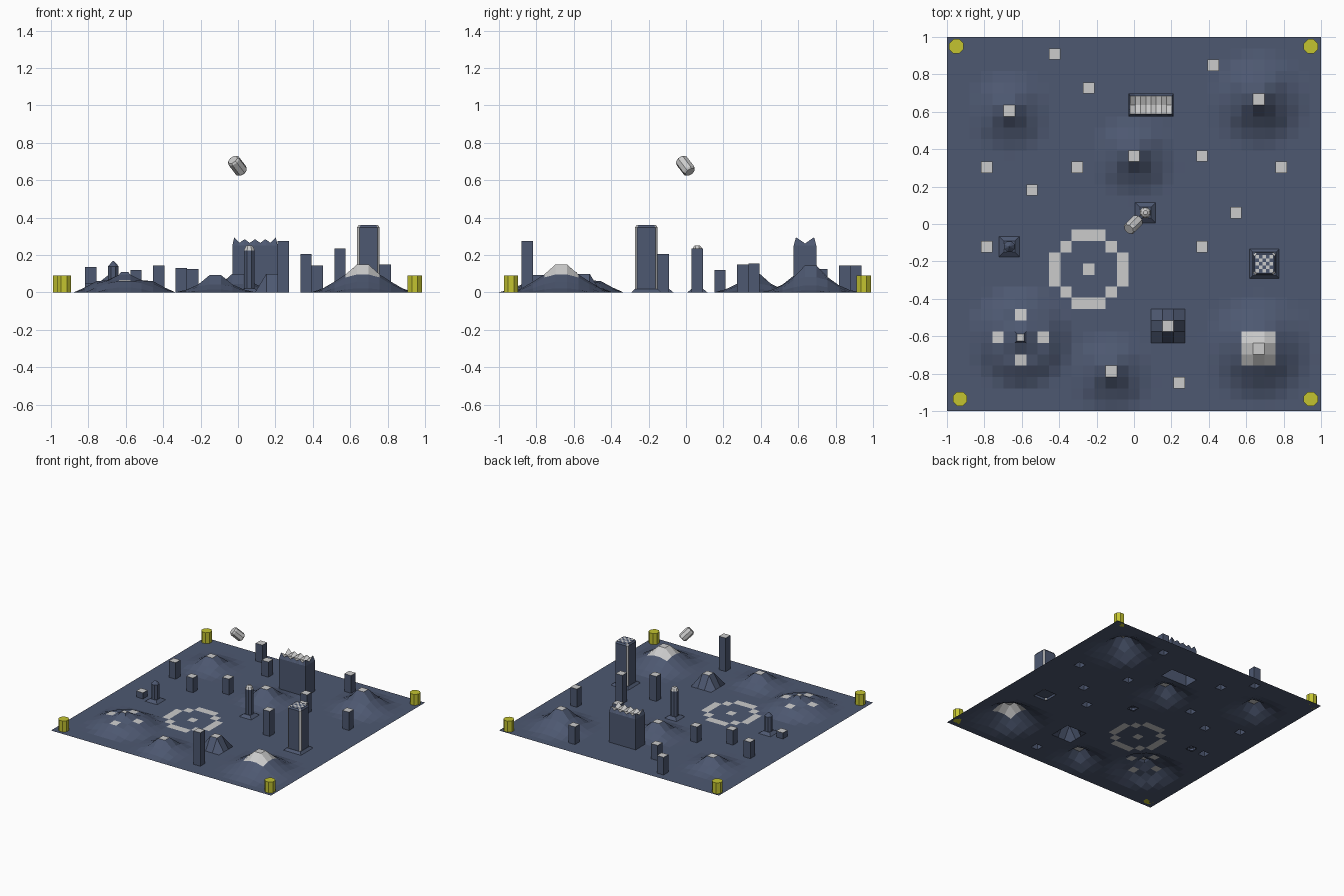
import bpy, bmesh, math
from mathutils import Vector, Matrix

if "Cube" in bpy.data.objects:
    bpy.data.objects.remove(bpy.data.objects["Cube"])

C = 2 / 33                       # size of one ground cell


def material(name, rgb):
    m = bpy.data.materials.new(name)
    m.diffuse_color = (*rgb, 1)
    m.use_nodes = True
    m.node_tree.nodes["Principled BSDF"].inputs["Base Color"].default_value = m.diffuse_color
    return m


BLUE = material("slate_blue", (0.075, 0.098, 0.165))
YELLOW = material("olive_yellow", (0.55, 0.55, 0.03))


def finish(bm, name, *mats):
    me = bpy.data.meshes.new(name)
    bm.to_mesh(me)
    bm.free()
    for m in mats:
        me.materials.append(m)
    ob = bpy.data.objects.new(name, me)
    bpy.context.collection.objects.link(ob)
    return ob


def interp(profile, d):
    for (d0, h0), (d1, h1) in zip(profile, profile[1:]):
        if d <= d1:
            t = max(0, (d - d0) / (d1 - d0))
            return h0 + t * (h1 - h0)
    return 0


def small(h):
    return [(.71, h), (1.6, .45 * h), (2.13, .35 * h), (2.6, .15 * h), (3.6, 0)]


# Hills: centre cell and height profile over distance in cells
hills = [
    (-11, 10, small(.09)), (-2, -13, small(.093)), (0, 6, small(.1)),
    (11, 11, [(.71, .145), (1.6, .08), (2.13, .065), (2.6, .035), (3.6, .01), (4, 0)]),
    (11, -11, [(.71, .15), (1.6, .095), (2.13, .08), (2.6, .055), (3.6, .02), (4.6, 0)]),
    (-10, -10, [(.71, .095), (1.6, .065), (2.6, .06), (3.6, .025), (4.4, 0)]),
    (3, -9, [(.71, .1), (1.58, 0), (2, 0)]),
]
# Square pillars: cell and height
pillars = {(-7, 15): .145, (-4, 12): .125, (7, 14): .145, (-13, 5): .135, (-5, 5): .13,
           (-9, 3): .12, (6, 6): .155, (13, 5): .15, (9, 1): .235, (-13, -2): .05,
           (6, -2): .205, (4, -14): .275}
# Pale cells: hill tops, mound markers, snowy peak, ring
pale = {(x, y) for x, y, _ in hills if (x, y) != (-10, -10)}
pale |= {(-10, -8), (-10, -12), (-8, -10), (-12, -10), (-4, -4)}
pale |= {(x, y) for x in (10, 11, 12) for y in (-12, -11, -10)}
for s in (-3, 3):
    for t in (-1, 0, 1):
        pale |= {(-4 + s, -4 + t), (-4 + t, -4 + s)}
    pale |= {(-4 + s * 2 // 3, -4 + 2), (-4 + s * 2 // 3, -4 - 2)}
# Cells left open below the towers
holes = {(x, y) for x in range(4) for y in (10, 11)} | {(1, 1), (-11, -2)}
holes |= {(x, y) for x in (11, 12) for y in (-4, -3)}

# Terrain sheet
bm = bmesh.new()
bmesh.ops.create_grid(bm, x_segments=33, y_segments=33, size=1)
cells = {}
for f in bm.faces:
    c = f.calc_center_median()
    cells[(round(c.x / C), round(c.y / C))] = f
for v in bm.verts:
    v.co.z = max(interp(p, math.hypot(v.co.x / C - x, v.co.y / C - y)) for x, y, p in hills)
for key in pale:
    cells[key].material_index = 1
# Small pale tip on the mound
tip = cells[(-10, -10)]
bmesh.ops.inset_individual(bm, faces=[tip], thickness=.016)
for v in tip.verts:
    v.co.z = .11
tip.material_index = 1
for key, h in pillars.items():
    f = bmesh.ops.extrude_discrete_faces(bm, faces=[cells[key]])["faces"][0]
    for v in f.verts:
        v.co.z = h
    f.material_index = 1
gone = [cells[k] for k in holes]
bmesh.ops.delete(bm, geom=gone, context='FACES')
finish(bm, "terrain", BLUE, None)


# Towers and posts: stacked rings of (radius, z, sides material)
def loft(name, cx, cy, rings, sides, mats, cap=0, bottom=False):
    bm = bmesh.new()
    prev = None
    for r, z, mi in rings:
        ring = [bm.verts.new((cx + r * math.cos(a), cy + r * math.sin(a), z))
                for a in ((i + .5) * math.tau / sides for i in range(sides))]
        if prev:
            for i in range(sides):
                j = (i + 1) % sides
                bm.faces.new((prev[i], prev[j], ring[j], ring[i])).material_index = mi
        elif bottom:
            bm.faces.new(ring[::-1])
        prev = ring
    bm.faces.new(prev).material_index = cap
    return finish(bm, name, *mats)


# Slender central tower and short spire, each on a sloping square foot
for name, cx, cy, top, cap in (("slender_tower", 1, 1, [(.031, .225, 0), (.022, .245, 1), (.012, .252, 1)], 1),
                               ("short_spire", -11, -2, [(.031, .14, 0), (.003, .168, 0)], 0)):
    loft(name + "_foot", cx * C, cy * C, [(.077, 0, 0), (.042, .02, 0)], 4, [BLUE])
    loft(name, cx * C, cy * C, [(.031, 0, 0)] + top, 8, [BLUE, None], cap)

# Tall square tower with pale chamfered corners and a checkered roof
TX, TY = 11.5 * C, -3.5 * C
loft("tall_tower_foot", TX, TY, [(.112, 0, 0), (.088, .018, 0)], 4, [BLUE])
bm = bmesh.new()
a, b = C, C - .012
outline = [(a, -b), (a, b), (b, a), (-b, a), (-a, b), (-a, -b), (-b, -a), (b, -a)]
rings = [[bm.verts.new((TX + x * s, TY + y * s, z)) for x, y in outline]
         for s, z in ((1, 0), (1, .348), (.85, .36))]
for lo, hi in zip(rings, rings[1:]):
    for i in range(8):
        j = (i + 1) % 8
        f = bm.faces.new((lo[i], lo[j], hi[j], hi[i]))
        f.material_index = i % 2
bm.faces.new(rings[-1])
finish(bm, "tall_tower", BLUE, None)
bm = bmesh.new()
bmesh.ops.create_grid(bm, x_segments=5, y_segments=5, size=.047,
                      matrix=Matrix.Translation((TX, TY, .361)))
for f in bm.faces:
    c = f.calc_center_median()
    k = round((c.x - TX) / .0188) + round((c.y - TY) / .0188)
    f.material_index = (k + 1) % 2
finish(bm, "tall_tower_roof", BLUE, None)

# Wide keep with a jagged pale crown
KX, KY = 1.5 * C, 10.5 * C
bm = bmesh.new()
bmesh.ops.create_grid(bm, x_segments=8, y_segments=2, size=1)
for f in bm.faces:
    f.material_index = 1
for v in bm.verts:
    i, edge = round((v.co.x + 1) * 4), abs(v.co.y) > .5
    z = (.295 if i in (0, 8) else .285 if i % 2 == 0 else .265) if edge else .262
    v.co = (KX + v.co.x * (2 * C - .01), KY + v.co.y * (C - .012), z)
rim = [e for e in bm.edges if e.is_boundary]
for z, grow in ((.25, True), (0, False)):
    out = bmesh.ops.extrude_edge_only(bm, edges=rim)["geom"]
    for v in (g for g in out if isinstance(g, bmesh.types.BMVert)):
        if grow:
            v.co.x = KX + (v.co.x - KX) * 2 * C / (2 * C - .01)
            v.co.y = KY + (v.co.y - KY) * C / (C - .012)
        v.co.z = z
    for g in out:
        if isinstance(g, bmesh.types.BMFace):
            g.material_index = 0
    rim = [g for g in out if isinstance(g, bmesh.types.BMEdge) and g.is_boundary]
bmesh.ops.recalc_face_normals(bm, faces=bm.faces)
finish(bm, "wide_keep", BLUE, None)

# Yellow corner posts
for i, (x, y) in enumerate(((-.95, .95), (.945, .95), (-.93, -.935), (.945, -.935))):
    loft(f"corner_post_{i + 1}", x, y, [(.041, 0, 0), (.041, .09, 0)], 8, [YELLOW], 0, True)

# Floating tilted canister with narrowed ends
can = loft("floating_canister", 0, 0,
           [(.029, -.048, 0), (.036, -.038, 0), (.036, .038, 0), (.029, .048, 0)], 8, [], 0, True)
can.rotation_euler = Vector((-.053, -.053, .07)).to_track_quat('Z', 'Y').to_euler()
can.location = (-.003, -.003, .677)
